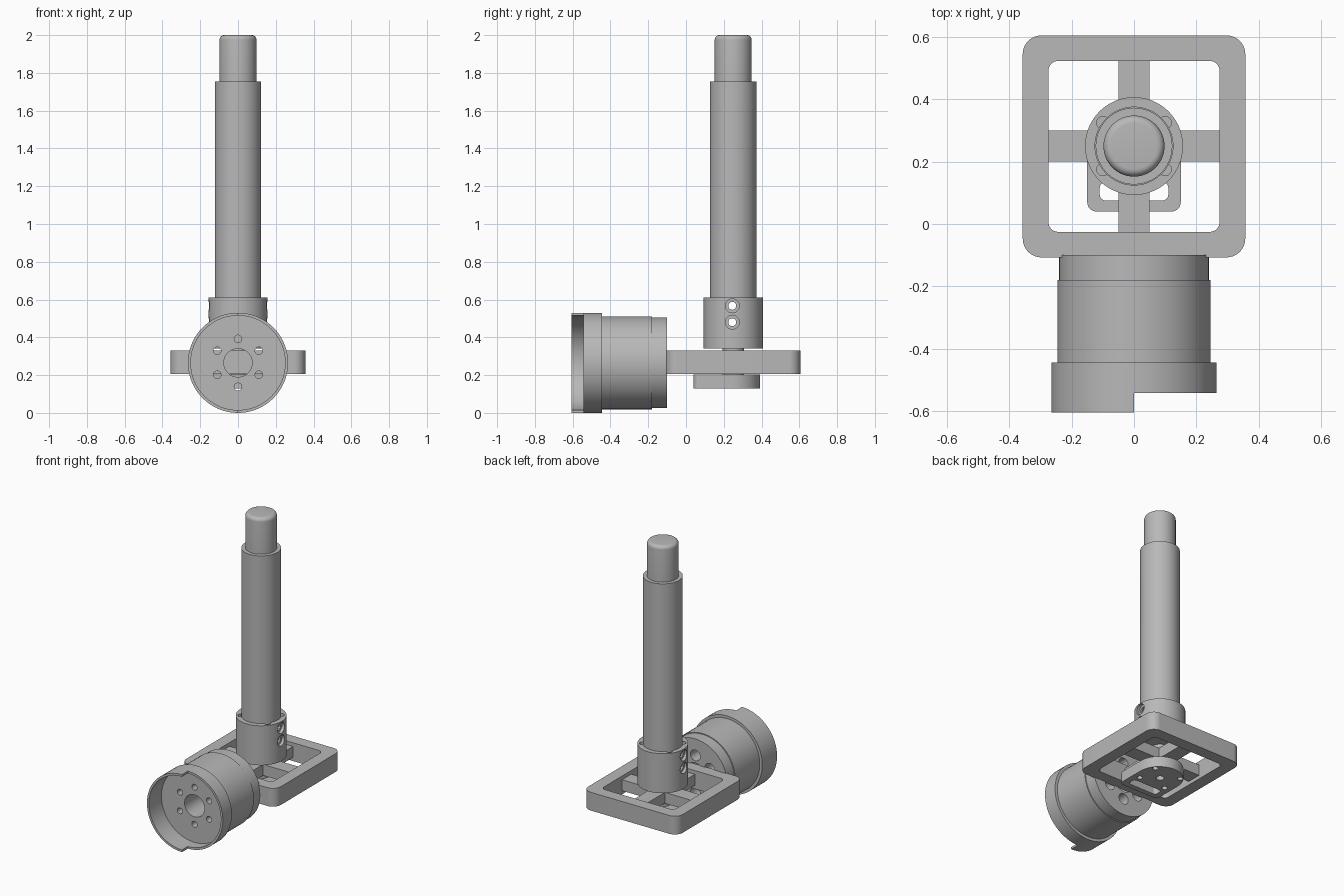
import bpy, bmesh, math
from mathutils import Matrix, Vector

if "Cube" in bpy.data.objects:
    bpy.data.objects.remove(bpy.data.objects["Cube"])

grey = bpy.data.materials.new("machined_grey")
grey.use_nodes = True
grey.diffuse_color = (0.48, 0.48, 0.48, 1)
grey.node_tree.nodes["Principled BSDF"].inputs["Base Color"].default_value = (0.48, 0.48, 0.48, 1)

POST_Y = 0.25    # vertical post axis
DRUM_Z = 0.265   # horizontal drum axis


def make(name, bm):
    bmesh.ops.recalc_face_normals(bm, faces=bm.faces)
    mesh = bpy.data.meshes.new(name)
    bm.to_mesh(mesh)
    bm.free()
    mesh.materials.append(grey)
    obj = bpy.data.objects.new(name, mesh)
    bpy.context.collection.objects.link(obj)
    return obj


def lathe(name, profile, closed=True, matrix=Matrix(), steps=72):
    """Spin (radius, height) points about z, then place with the matrix."""
    bm = bmesh.new()
    vs = [bm.verts.new((r, 0, h)) for r, h in profile]
    pairs = list(zip(vs, vs[1:]))
    if closed:
        pairs.append((vs[-1], vs[0]))
    edges = [bm.edges.new(p) for p in pairs]
    bmesh.ops.spin(bm, geom=vs + edges, cent=(0, 0, 0), axis=(0, 0, 1),
                   angle=math.tau, steps=steps, use_merge=True)
    bmesh.ops.remove_doubles(bm, verts=bm.verts, dist=1e-5)
    bm.transform(matrix)
    return make(name, bm)


def cylinder(name, r, start, end):
    start, end = Vector(start), Vector(end)
    d = end - start
    m = Matrix.Translation((start + end) / 2) @ d.to_track_quat('Z', 'Y').to_matrix().to_4x4()
    bm = bmesh.new()
    bmesh.ops.create_cone(bm, cap_ends=True, segments=32, radius1=r, radius2=r,
                          depth=d.length, matrix=m)
    return make(name, bm)


def rounded(x, y0, y1, r_front, r_back):
    """Outline of a rectangle with rounded corners."""
    pts = []
    for cx, cy, r, a0 in ((x, y0, r_front, 270), (x, y1, r_back, 0),
                          (-x, y1, r_back, 90), (-x, y0, r_front, 180)):
        ox = cx - math.copysign(r, cx)
        oy = cy + r if cy == y0 else cy - r
        n = 16
        for i in range(n + 1):
            a = math.radians(a0 + 90 * i / n)
            pts.append((ox + r * math.cos(a), oy + r * math.sin(a)))
    return pts


def plate(name, pts, z0, z1):
    bm = bmesh.new()
    face = bm.faces.new([bm.verts.new((x, y, z0)) for x, y in pts])
    top = bmesh.ops.extrude_face_region(bm, geom=[face])["geom"]
    bmesh.ops.translate(bm, vec=(0, 0, z1 - z0),
                        verts=[g for g in top if isinstance(g, bmesh.types.BMVert)])
    bmesh.ops.remove_doubles(bm, verts=bm.verts, dist=1e-5)
    return make(name, bm)


def box(name, x0, x1, y0, y1, z0, z1):
    return plate(name, [(x0, y0), (x1, y0), (x1, y1), (x0, y1)], z0, z1)


def cut(obj, cutters):
    """Subtract the cutters, bake the result and delete the cutters."""
    for c in cutters:
        mod = obj.modifiers.new("cut", 'BOOLEAN')
        mod.operation, mod.solver, mod.object = 'DIFFERENCE', 'EXACT', c
    bpy.context.view_layer.update()
    done = obj.evaluated_get(bpy.context.evaluated_depsgraph_get())
    mesh = bpy.data.meshes.new_from_object(done)
    obj.modifiers.clear()
    obj.data = mesh
    for c in cutters:
        bpy.data.objects.remove(c)


# Drum: recessed front, raised front collar, bored through
to_drum = Matrix.Translation((0, 0, DRUM_Z)) @ Matrix.Rotation(-math.pi / 2, 4, 'X')
drum = lathe("drum", [(0.075, -0.47), (0.25, -0.47), (0.25, -0.605), (0.265, -0.605),
                      (0.265, -0.445), (0.246, -0.445), (0.246, -0.18),
                      (0.24, -0.18), (0.24, -0.1), (0.075, -0.1)], matrix=to_drum)
# Half of the rim is stepped back; six bolt holes are counterbored from behind
cutters = [box("rim_cutter", 0, 0.4, -0.7, -0.542, -0.1, 0.7)]
for i in range(6):
    a = math.radians(30 + 60 * i)
    x, z = 0.127 * math.cos(a), DRUM_Z + 0.127 * math.sin(a)
    cutters += [cylinder("bolt_cutter", 0.02, (x, -0.55, z), (x, -0.05, z)),
                cylinder("bore_cutter", 0.037, (x, -0.41, z), (x, -0.05, z))]
cut(drum, cutters)

# Square frame with rounded corners
frame = plate("frame", rounded(0.357, -0.107, 0.605, 0.06, 0.06), 0.205, 0.33)
cut(frame, [plate("frame_cutter", rounded(0.274, -0.025, 0.523, 0.03, 0.03), 0.1, 0.5)])

# Cross bars and centre hub
box("cross_bar_side", -0.28, 0.28, POST_Y - 0.05, POST_Y + 0.05, 0.23, 0.305)
box("cross_bar_long", -0.05, 0.05, -0.03, 0.53, 0.23, 0.305)
cylinder("hub", 0.058, (0, POST_Y, 0.2), (0, POST_Y, 0.345))

# Bottom bracket: round back, slotted front, bolt holes
bolts = [(sx * 0.1, POST_Y + sy * 0.075) for sx in (-1, 1) for sy in (-1, 1)]
bracket = plate("bottom_bracket", rounded(0.15, 0.04, 0.392, 0.03, 0.1499), 0.13, 0.203)
cutters = [plate("slot_cutter", rounded(0.11, 0.075, 0.135, 0.02, 0.02), 0.1, 0.3),
           cylinder("centre_cutter", 0.025, (0, POST_Y, 0.1), (0, POST_Y, 0.18))]
cutters += [cylinder("hole_cutter", 0.018, (x, y, 0.1), (x, y, 0.3)) for x, y in bolts]
cut(bracket, cutters)

# Post: socket, tube and rounded rod
to_post = Matrix.Translation((0, POST_Y, 0))
socket = lathe("socket", [(0, 0.34), (0.157, 0.34), (0.157, 0.61), (0.125, 0.61),
                          (0.125, 0.4), (0, 0.4)], closed=False, matrix=to_post)
tube = lathe("tube", [(0, 0.401), (0.123, 0.401), (0.123, 1.755), (0, 1.755)],
             closed=False, matrix=to_post)
rod_top = [(0.075 + 0.025 * math.cos(a), 1.975 + 0.025 * math.sin(a))
           for a in (math.radians(15 * i) for i in range(7))]
lathe("rod", [(0, 1.74), (0.098, 1.74)] + [(r * 0.98, h) for r, h in rod_top] + [(0, 2.0)],
      closed=False, matrix=to_post)


def cross_pins():
    return [cylinder("pin_cutter", 0.021, (-0.3, POST_Y - 0.005, z), (0.3, POST_Y - 0.005, z))
            for z in (0.48, 0.567)]


# Clamp screw holes with counterbores, and bolt slots around the tube
cutters = cross_pins()
for z in (0.48, 0.567):
    for s in (-1, 1):
        cutters.append(cylinder("counterbore_cutter", 0.037, (s * 0.135, POST_Y - 0.005, z),
                                (s * 0.3, POST_Y - 0.005, z)))
cutters += [cylinder("slot_cutter", 0.02, (x, y, 0.42), (x, y, 0.7)) for x, y in bolts]
cut(socket, cutters)
cut(tube, cross_pins())

# Smooth shading with sharp edges kept
for obj in bpy.context.collection.objects:
    if obj.type == 'MESH':
        bpy.ops.object.select_all(action='DESELECT')
        obj.select_set(True)
        bpy.context.view_layer.objects.active = obj
        bpy.ops.object.shade_smooth_by_angle(angle=math.radians(30))
